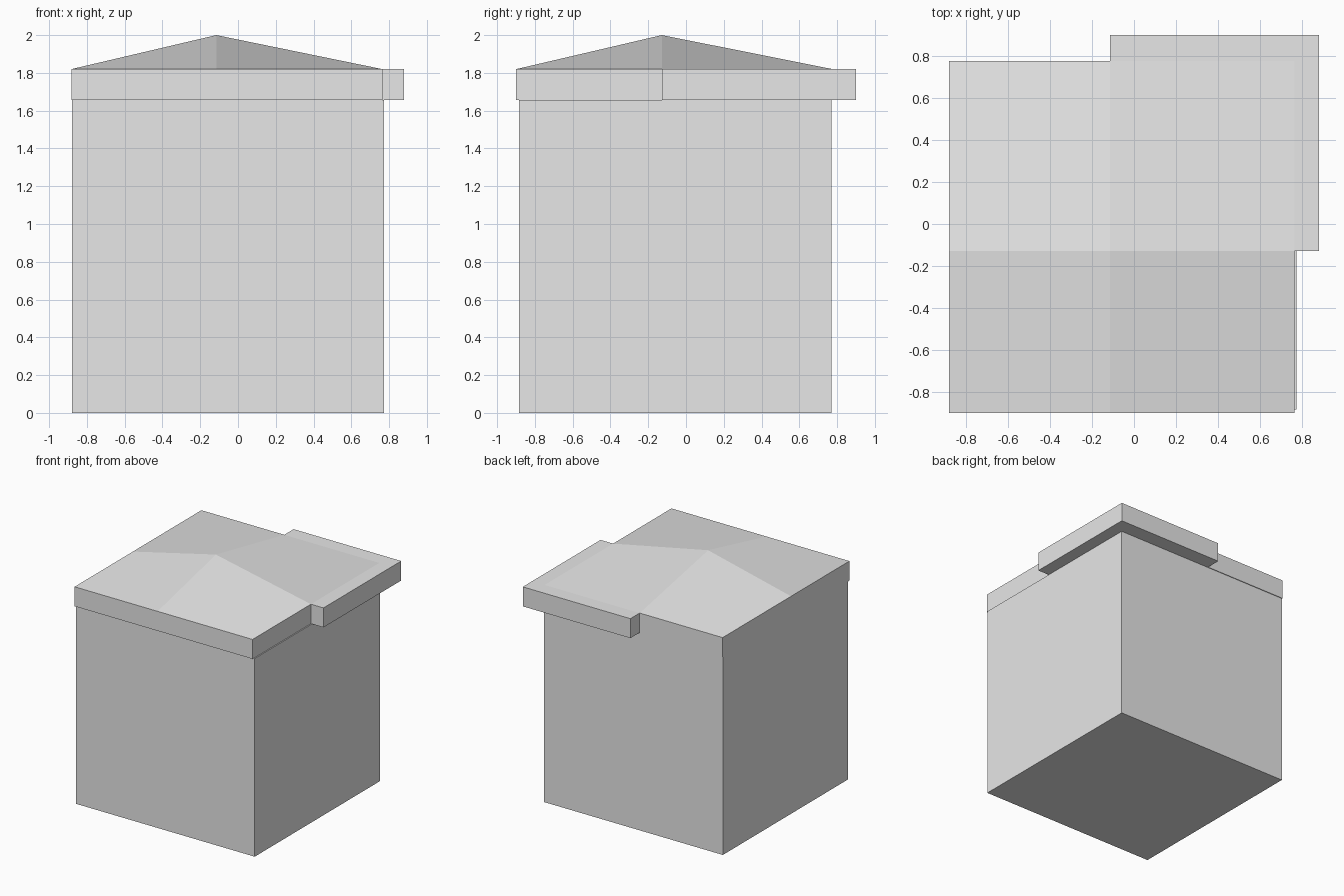
import bpy
import bmesh

cube = bpy.data.objects.get("Cube")
if cube:
    bpy.data.objects.remove(cube, do_unlink=True)

grey = bpy.data.materials.new("light_grey")
grey.use_nodes = True
color = (0.8, 0.8, 0.8, 1)
grey.diffuse_color = color
grey.node_tree.nodes["Principled BSDF"].inputs["Base Color"].default_value = color

EAVE_BOTTOM, EAVE_TOP, PEAK_Z = 1.657, 1.82, 2.0
PEAK_X, PEAK_Y = -0.115, -0.128


def finish(name, bm):
    bmesh.ops.recalc_face_normals(bm, faces=bm.faces)
    mesh = bpy.data.meshes.new(name)
    bm.to_mesh(mesh)
    bm.free()
    mesh.materials.append(grey)
    obj = bpy.data.objects.new(name, mesh)
    bpy.context.collection.objects.link(obj)
    return obj


def prism(name, outline, z0, z1):
    """Extrude a flat outline upwards into a closed solid."""
    bm = bmesh.new()
    base = bm.faces.new([bm.verts.new((x, y, z0)) for x, y in outline])
    top = bmesh.ops.extrude_face_region(bm, geom=[base], use_keep_orig=True)
    verts = [v for v in top["geom"] if isinstance(v, bmesh.types.BMVert)]
    bmesh.ops.translate(bm, verts=verts, vec=(0, 0, z1 - z0))
    return finish(name, bm)


def rectangle(x0, x1, y0, y1):
    return [(x0, y0), (x1, y0), (x1, y1), (x0, y1)]


# Plain square block
prism("body", rectangle(-0.88, 0.773, -0.883, 0.77), 0, EAVE_BOTTOM)

# Eave slab, its back corner stepped outwards
X0, X1, Y0, Y1 = -0.882, 0.764, -0.899, 0.776
OUT_X, OUT_Y = 0.88, 0.899
prism("eave_slab", [(X0, Y0), (X1, Y0), (X1, PEAK_Y), (OUT_X, PEAK_Y),
                    (OUT_X, OUT_Y), (PEAK_X, OUT_Y), (PEAK_X, Y1), (X0, Y1)],
      EAVE_BOTTOM, EAVE_TOP)

# Low roof: four quads, one per quadrant, all rising to the peak
bm = bmesh.new()
xs, ys = (X0, PEAK_X, X1), (Y0, PEAK_Y, Y1)
grid = [[bm.verts.new((x, y, PEAK_Z if i == j == 1 else EAVE_TOP))
         for j, y in enumerate(ys)] for i, x in enumerate(xs)]
for i in (0, 2):
    for j in (0, 2):
        quad = [grid[1][1], grid[i][1], grid[i][j], grid[1][j]]
        if i != j:
            quad = [quad[0]] + quad[:0:-1]
        bm.faces.new(quad)
finish("roof", bm)
